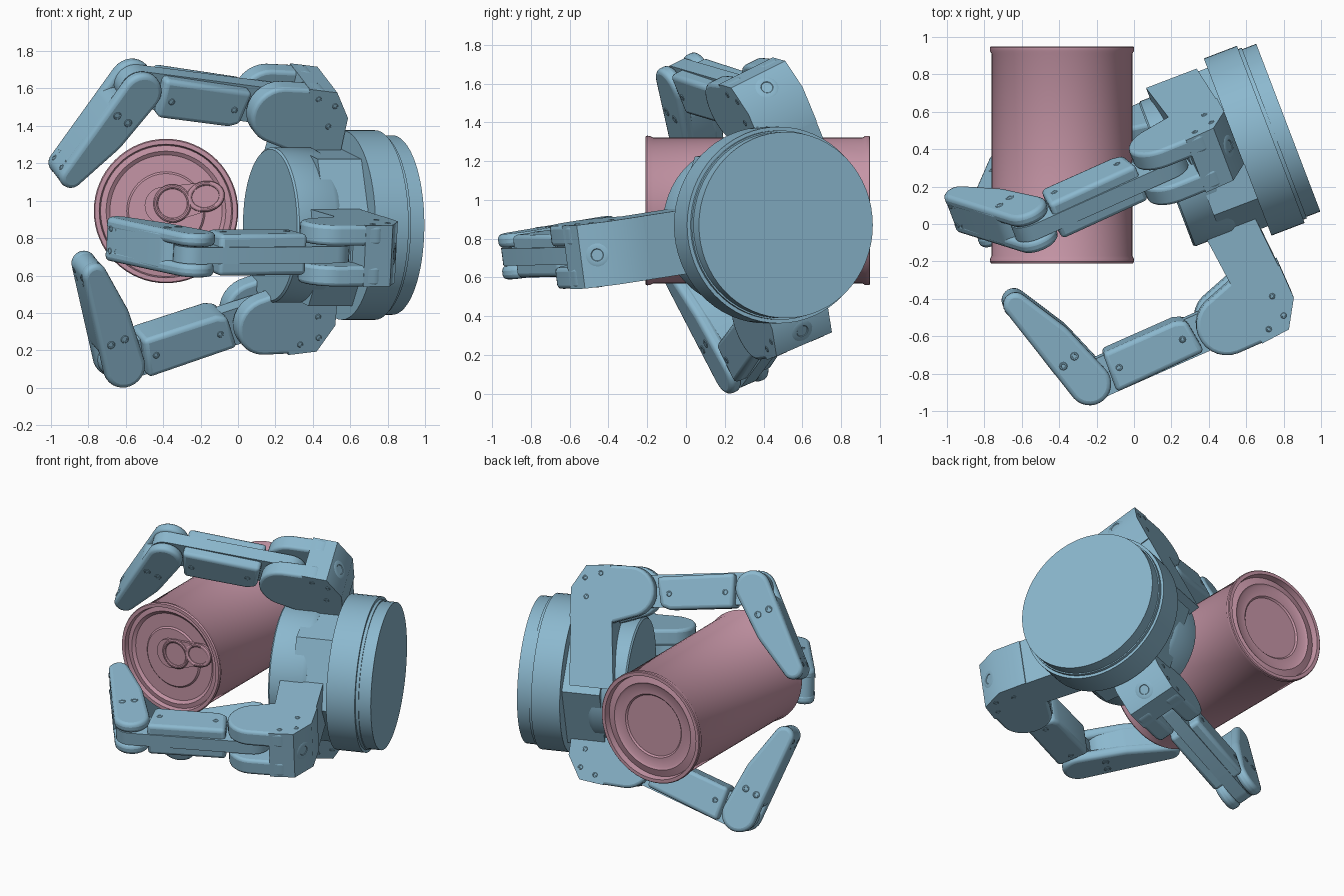
import bpy, bmesh, math
from mathutils import Matrix, Vector

cube = bpy.data.objects.get("Cube")
if cube:
    bpy.data.objects.remove(cube)


def material(name, colour):
    m = bpy.data.materials.new(name)
    m.use_nodes = True
    m.diffuse_color = (*colour, 1)
    m.node_tree.nodes["Principled BSDF"].inputs["Base Color"].default_value = (*colour, 1)
    return m


BLUE = material("steel blue", (0.26, 0.48, 0.62))
PINK = material("dusty pink", (0.56, 0.30, 0.38))


def finish(name, bm, matrix, mat, bevel=0.0):
    bmesh.ops.recalc_face_normals(bm, faces=bm.faces[:])
    mesh = bpy.data.meshes.new(name)
    bm.to_mesh(mesh)
    bm.free()
    mesh.materials.append(mat)
    ob = bpy.data.objects.new(name, mesh)
    bpy.context.collection.objects.link(ob)
    ob.matrix_world = matrix
    if bevel:
        mod = ob.modifiers.new("Rounded edges", "BEVEL")
        mod.width, mod.segments = bevel, 3
        mod.limit_method, mod.angle_limit = "ANGLE", math.radians(40)
    bpy.ops.object.select_all(action="DESELECT")
    ob.select_set(True)
    bpy.context.view_layer.objects.active = ob
    bpy.ops.object.shade_smooth_by_angle(angle=math.radians(35))
    return ob


def plate(name, circles, z0, z1, matrix, bevel=0.0, mat=BLUE):
    """Flat part whose outline wraps round circles given as (x, y, radius)."""
    bm = bmesh.new()
    for x, y, r in circles:
        n = 28 if r else 1
        for i in range(n):
            t = math.tau * i / n
            for z in (z0, z1):
                bm.verts.new((x + r * math.cos(t), y + r * math.sin(t), z))
    out = bmesh.ops.convex_hull(bm, input=bm.verts[:])
    inner = {v for v in out["geom_interior"] + out["geom_unused"]
             if isinstance(v, bmesh.types.BMVert) and v.is_valid}
    bmesh.ops.delete(bm, geom=list(inner), context="VERTS")
    bmesh.ops.dissolve_limit(bm, angle_limit=0.02, verts=bm.verts[:], edges=bm.edges[:])
    return finish(name, bm, matrix, mat, bevel)


def lathe(name, profile, matrix, mat, steps=64):
    """Turned part: profile of (radius, height) about local z."""
    bm = bmesh.new()
    vs = [bm.verts.new((r, 0, h)) for r, h in profile]
    es = [bm.edges.new(p) for p in zip(vs, vs[1:])]
    bmesh.ops.spin(bm, geom=vs + es, axis=(0, 0, 1), cent=(0, 0, 0),
                   angle=math.tau, steps=steps, use_merge=True)
    bmesh.ops.remove_doubles(bm, verts=bm.verts[:], dist=1e-4)
    return finish(name, bm, matrix, mat)


def screw(name, x, y, z, r, matrix):
    profile = [(0, 0), (r * .5, 0), (r * .55, .003), (r * .85, .003), (r, 0)]
    m = matrix @ Matrix.Translation((x, y, z))
    if z < 0:
        m = m @ Matrix.Rotation(math.pi, 4, "X")
    lathe(name, profile, m, BLUE, 16)


def ring(name, major, minor, matrix, mat):
    lathe(name, [(major + minor * math.cos(t), minor * math.sin(t))
                 for t in [math.tau * i / 10 for i in range(11)]], matrix, mat, 40)


# Gripper frame: local x runs from the mounting disc towards the can
fwd = Vector((-.934, -.357, 0)).normalized()
side = Vector((-fwd.y, fwd.x, 0))
hand = Matrix.Translation((.825, .515, .87)) @ Matrix(
    (fwd, side, (0, 0, 1))).transposed().to_4x4()
axial = hand @ Matrix.Rotation(math.pi / 2, 4, "Y")

# Mounting disc, hexagonal body and round palm
lathe("mounting_disc", [(0, 0), (.48, 0), (.48, .08), (.488, .08), (.488, .1),
                        (.507, .1), (.507, .29), (0, .29)], axial, BLUE)
hexagon = [(.46 * math.cos(math.radians(20 + 60 * k)),
            .46 * math.sin(math.radians(20 + 60 * k)), 0) for k in range(6)]
plate("hand_body", hexagon, .27, .54, axial)
lathe("palm", [(0, .45), (.4, .45), (.415, .48), (.415, .69), (.405, .7), (0, .7)],
      axial, BLUE)


def finger(label, base, outward, bend, curl):
    """Knuckle at base, finger plane turned by outward, then two joint angles."""
    root = hand @ Matrix.Translation(base) @ Matrix.Rotation(math.radians(outward), 4, "X")
    # Knuckle block, its arm into the palm, and the forked cheeks
    plate(label + "_arm", [(-.385, -.01, 0), (-.33, -.64, 0), (-.04, -.64, 0), (-.1, -.24, 0),
                           (-.12, 0, 0)], -.165, .165, root)
    plate(label + "_knuckle", [(-.385, -.01, 0), (-.3, .14, 0), (-.14, .16, 0),
                               (-.12, -.22, 0), (-.375, -.2, 0)], -.165, .165, root)
    for s in (-1, 1):
        z0, z1 = sorted((s * .055, s * .165))
        plate(label + "_knuckle_cheek", [(0, 0, .165), (-.2, .08, .075), (-.12, -.2, .02),
                                         (-.28, -.1, .03)], z0, z1, root, .02)
        for x, y in ((-.3, .06), (-.2, .1), (-.28, -.06)):
            screw(label + "_knuckle_screw", x, y, s * .165, .016, root)
    slope = root @ Matrix.Translation((-.3425, .065, 0)) @ Matrix.Rotation(
        math.radians(150), 4, "Z") @ Matrix.Rotation(math.pi / 2, 4, "Y")
    screw(label + "_back_screw", 0, 0, .001, .06, slope)

    # Proximal link: narrow tongue through both joints with a wide shell
    prox = root @ Matrix.Rotation(math.radians(bend), 4, "Z")
    plate(label + "_link", [(0, 0, .105), (.8, 0, .105)], -.045, .045, prox)
    plate(label + "_proximal", [(.17, .09, 0), (.19, -.1, 0), (.25, -.125, 0),
                                (.67, -.125, 0), (.685, .1, 0)], -.112, .112, prox, .025)
    for s in (-1, 1):
        for x in (.25, .62):
            screw(label + "_proximal_screw", x, -.02, s * .112, .018, prox)

    # Distal segment: forked root, padded body and rounded tip
    dist = prox @ Matrix.Translation((.8, 0, 0)) @ Matrix.Rotation(
        math.radians(curl - bend), 4, "Z")
    plate(label + "_fingertip", [(.16, 0, .106), (.3, -.01, .098), (.585, .01, .064)],
          -.105, .105, dist, .02)
    for s in (-1, 1):
        z0, z1 = sorted((s * .047, s * .118))
        plate(label + "_fingertip_cheek", [(0, 0, .115), (.3, -.01, .1), (.585, .01, .066)],
              z0, z1, dist, .025)
        for x, y in ((.17, .04), (.17, -.04)):
            screw(label + "_fingertip_screw", x, y, s * .118, .022, dist)
    cap = dist @ Matrix.Rotation(-math.pi / 2, 4, "X")
    for x in (.53, .58):
        for y in (-.06, .06):
            screw(label + "_tip_screw", x, y, .076, .016, cap)


finger("upper_finger", (.675, -.05, .65), 65, 7.5, -58)
finger("front_finger", (.682, .847, -.145), -8, 3, -69)
finger("lower_finger", (.695, -.2, -.485), 248, 19, -66)

# Can with raised rims, stepped lids and a pull tab
can = Matrix.Translation((-.385, 0, .945)) @ Matrix.Rotation(-math.pi / 2, 4, "X")
lathe("can", [(0, -.18), (.2, -.18), (.21, -.17), (.3, -.17), (.32, -.185), (.35, -.18),
              (.357, -.21), (.38, -.21), (.386, -.2), (.384, -.185), (.376, -.17),
              (.376, .91), (.385, .925), (.385, .945), (.38, .95), (.357, .95), (.35, .91),
              (.3, .925), (.285, .915), (.22, .915), (.21, .905), (0, .905)], can, PINK)
tab = Matrix.Translation((-.35, -.195, .985)) @ Matrix.Rotation(
    math.pi / 2, 4, "X") @ Matrix.Rotation(math.radians(12), 4, "Z")
plate("pull_tab", [(-.05, 0, .1), (.2, 0, .075)], -.02, .003, tab, mat=PINK)
ring("tab_rivet_ring", .09, .013, tab, PINK)
ring("tab_grip_ring", .07, .013, tab @ Matrix.Translation((.18, 0, 0))
     @ Matrix.Diagonal((1.25, 1, 1, 1)), PINK)
